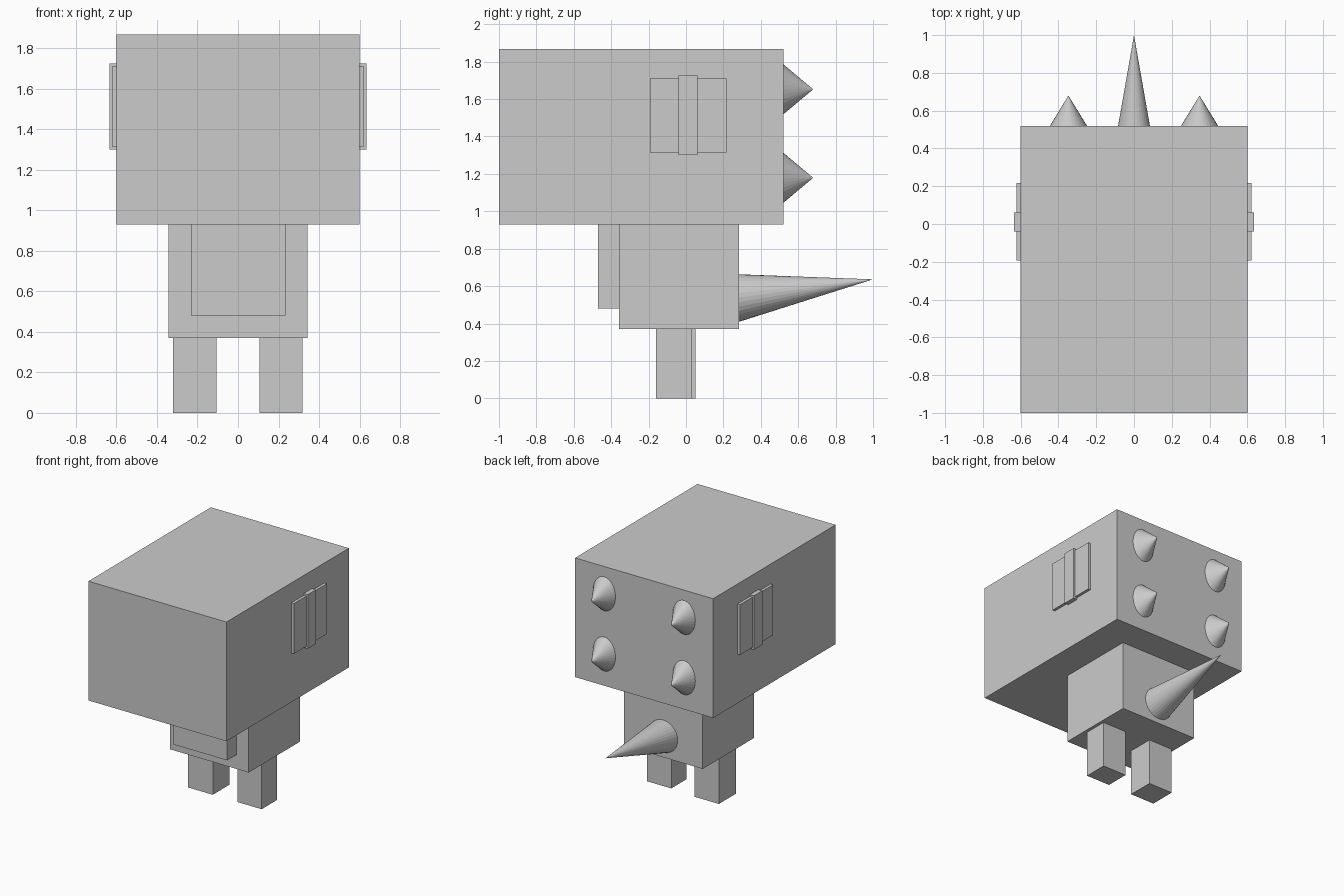
import bpy
import math
from mathutils import Matrix, Vector

cube = bpy.data.objects.get("Cube")
if cube:
    bpy.data.objects.remove(cube, do_unlink=True)

grey = bpy.data.materials.new("plain grey")
grey.use_nodes = True
colour = (0.6, 0.6, 0.6, 1)
grey.diffuse_color = colour
grey.node_tree.nodes["Principled BSDF"].inputs["Base Color"].default_value = colour


def box(name, low, high):
    """Box between two opposite corners."""
    low, high = Vector(low), Vector(high)
    bpy.ops.mesh.primitive_cube_add(size=1)
    ob = bpy.context.object
    ob.name = name
    ob.data.transform(Matrix.Translation((low + high) / 2) @ Matrix.Diagonal((*(high - low), 1)))
    ob.data.materials.append(grey)
    return ob


def spike(name, tip, length, radius_x, radius_z, lift=0):
    """Cone pointing back (+y), tilted upwards by lift, with its point at tip."""
    bpy.ops.mesh.primitive_cone_add(vertices=32, radius1=1, radius2=0, depth=1)
    ob = bpy.context.object
    ob.name = name
    shape = Matrix.Diagonal((radius_x, radius_z, length, 1)) @ Matrix.Translation((0, 0, -0.5))
    turn = Matrix.Rotation(lift - math.pi / 2, 4, "X")
    ob.data.transform(Matrix.Translation(tip) @ turn @ shape)
    ob.data.materials.append(grey)
    return ob


# Head, body and belly plate
box("head", (-0.6, -1, 0.93), (0.6, 0.52, 1.867))
box("body", (-0.343, -0.357, 0.37), (0.343, 0.283, 0.93))
box("belly_plate", (-0.232, -0.47, 0.48), (0.235, -0.357, 0.93))

# Legs
box("left_leg", (0.107, -0.16, 0), (0.318, 0.03, 0.37))
box("right_leg", (-0.321, -0.16, 0), (-0.107, 0.05, 0.37))

# Ear plates with a raised band, and two spikes on each side of the head
for side, s in (("left", 1), ("right", -1)):
    box(side + "_ear_plate", (min(s * 0.59, s * 0.622), -0.193, 1.315),
        (max(s * 0.59, s * 0.622), 0.216, 1.71))
    box(side + "_ear_band", (min(s * 0.59, s * 0.635), -0.04, 1.3),
        (max(s * 0.59, s * 0.635), 0.062, 1.725))
    for level, z in (("upper", 1.652), ("lower", 1.179)):
        spike(f"{side}_{level}_spike", (s * 0.347, 0.68, z), 0.16, 0.098, 0.134)

# Tail
spike("tail", (0, 1, 0.636), 0.8, 0.139, 0.139, math.radians(7.7))
